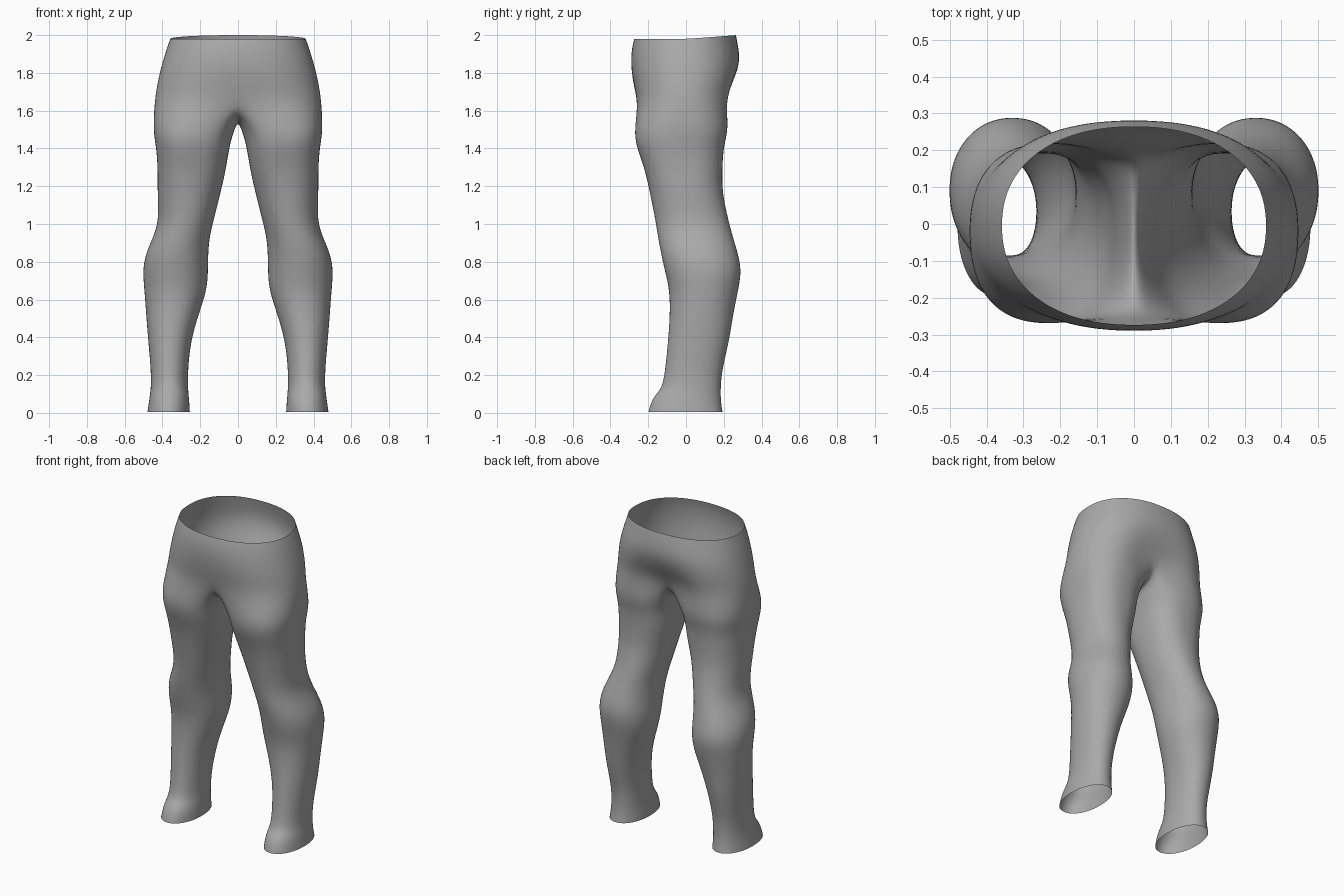
import bpy
import bmesh
from math import sin, cos, pi, radians, copysign

cube = bpy.data.objects.get("Cube")
if cube:
    bpy.data.objects.remove(cube, do_unlink=True)

OUTER, INNER = 18, 7          # segments on the outside and inside of a leg
WRAP = radians(40)            # how far the outside wraps around the thigh

# Hip rows: height, half width, front y, back y, dip at the centre of the back
HIPS = [
    (1.98, 0.36, -0.275, 0.265, 0),
    (1.93, 0.378, -0.288, 0.28, 0),
    (1.85, 0.403, -0.297, 0.296, 0.01),
    (1.75, 0.428, -0.295, 0.288, 0.04),
    (1.65, 0.443, -0.285, 0.265, 0.08),
]
# Leg rows: height, inner x, outer x, front y, back y
LEGS = [
    (1.5, 0.018, 0.452, -0.277, 0.228),
    (1.41, 0.045, 0.435, -0.265, 0.2),
    (1.3, 0.06, 0.426, -0.222, 0.194),
    (1.17, 0.09, 0.428, -0.193, 0.192),
    (1.02, 0.128, 0.42, -0.163, 0.226),
    (0.93, 0.15, 0.45, -0.15, 0.25),
    (0.84, 0.157, 0.492, -0.133, 0.278),
    (0.75, 0.157, 0.506, -0.113, 0.296),
    (0.65, 0.163, 0.497, -0.088, 0.278),
    (0.52, 0.208, 0.487, -0.086, 0.25),
    (0.38, 0.25, 0.476, -0.096, 0.23),
    (0.22, 0.265, 0.461, -0.112, 0.19),
    (0.13, 0.264, 0.462, -0.128, 0.185),
    (0.09, 0.26, 0.468, -0.17, 0.185),
    (0.04, 0.256, 0.475, -0.192, 0.189),
    (0.005, 0.254, 0.48, -0.2, 0.195),
]


def power(value, exponent):
    return copysign(abs(value) ** exponent, value)


def hip_row(z, width, front, back, dip):
    """Half ring from the front centre round the side to the back centre."""
    mid, depth = (front + back) / 2, (back - front) / 2
    row = []
    for i in range(OUTER + 1):
        t = pi * i / OUTER
        x = width * power(sin(t), 0.9) if 0 < i < OUTER else 0
        y = mid - depth * power(cos(t), 0.9)
        y -= dip * max(0, -cos(t)) ** 10
        y += dip * 0.35 * max(0, cos(t)) ** 10
        rise = 0.02 * max(0, -cos(t)) if z > 1.96 else 0
        row.append((x, y, z + rise))
    return row


def leg_row(z, inside, outside, front, back):
    """Closed ring: the outer arc first, then the inner arc."""
    cx, rx = (inside + outside) / 2, (outside - inside) / 2
    cy, ry = (front + back) / 2, (back - front) / 2
    roundness = 0.82 if z > 1.25 else 0.94
    row = []
    for i in range(OUTER + INNER):
        if i <= OUTER:
            a = -WRAP + (pi + 2 * WRAP) * i / OUTER
        else:
            a = pi + WRAP + (pi - 2 * WRAP) * (i - OUTER) / INNER
        row.append((cx + rx * power(sin(a), roundness),
                    cy - ry * power(cos(a), roundness), z))
    return row


bm = bmesh.new()


def add_row(points):
    return [bm.verts.new(p) for p in points]


def bridge(upper, lower, closed):
    n = len(upper)
    for i in range(n if closed else n - 1):
        j = (i + 1) % n
        bm.faces.new((upper[i], lower[i], lower[j], upper[j]))


# Waist and hips
hips = [add_row(hip_row(*r)) for r in HIPS]
for upper, lower in zip(hips, hips[1:]):
    bridge(upper, lower, False)

# Crotch seam, sagging between the back and front centres
start, end = hips[-1][OUTER].co, hips[-1][0].co
seam = []
for k in range(1, INNER):
    p = start.lerp(end, k / INNER)
    seam.append((0, p.y, p.z - 0.11 * sin(pi * k / INNER) ** 0.7))
rings = [hips[-1] + add_row(seam)]

# Thigh, knee, calf and foot
rings += [add_row(leg_row(*r)) for r in LEGS]
for upper, lower in zip(rings, rings[1:]):
    bridge(upper, lower, True)
bmesh.ops.recalc_face_normals(bm, faces=bm.faces)
# Outward check on the outer side of the hips
bm.faces.ensure_lookup_table()
bm.normal_update()
if bm.faces[OUTER // 2].normal.x < 0:
    bmesh.ops.reverse_faces(bm, faces=bm.faces)

mesh = bpy.data.meshes.new("trousers")
bm.to_mesh(mesh)
bm.free()
trousers = bpy.data.objects.new("trousers", mesh)
bpy.context.collection.objects.link(trousers)

# Mirror the second leg and smooth the cloth
mirror = trousers.modifiers.new("mirror", "MIRROR")
mirror.use_clip = True
smooth = trousers.modifiers.new("smooth", "SUBSURF")
smooth.levels = smooth.render_levels = 2
for face in mesh.polygons:
    face.use_smooth = True

# Plain grey cloth
grey = bpy.data.materials.new("grey cloth")
grey.use_nodes = True
colour = (0.4, 0.4, 0.4, 1)
grey.diffuse_color = colour
grey.node_tree.nodes["Principled BSDF"].inputs["Base Color"].default_value = colour
mesh.materials.append(grey)
